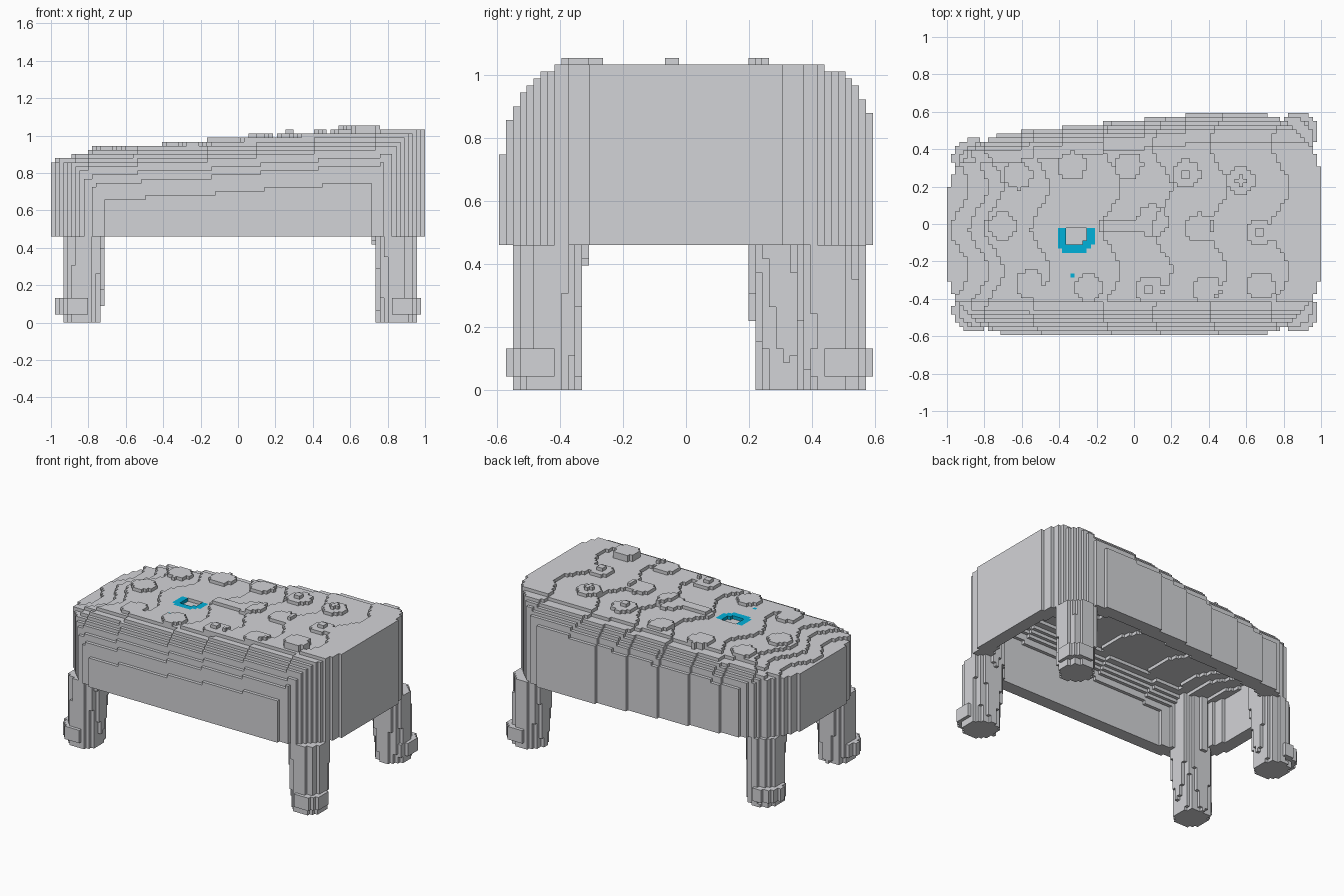
import bpy, bmesh, math

cube = bpy.data.objects.get("Cube")
if cube:
    bpy.data.objects.remove(cube, do_unlink=True)

S = 2 / 91            # block size
NX, NY = 91, 54       # blocks along x and y
RIM = 21              # layer where the skirt starts
WALL = 4              # shell thickness in blocks


def material(name, rgb):
    m = bpy.data.materials.new(name)
    m.use_nodes = True
    m.diffuse_color = (*rgb, 1)
    m.node_tree.nodes["Principled BSDF"].inputs["Base Color"].default_value = (*rgb, 1)
    return m


grey = material("light grey", (0.65, 0.655, 0.68))
cyan = material("cyan", (0.0, 0.44, 0.7))


def lerp(points, x):
    for (x0, y0), (x1, y1) in zip(points, points[1:]):
        if x <= x1:
            return y0 + (y1 - y0) * max(0, x - x0) / (x1 - x0)
    return points[-1][1]


def centre(i, j):
    return (i + 0.5 - NX / 2) * S, (j + 0.5 - NY / 2) * S


# Plan outline with round corners, and the rounded drop at front and back
FRONT = -.595
BACK_LINE = [(-1, .49), (-.65, .49), (.4, .595), (1, .595)]
CORNER = .385
FRONT_DROP = [12, 8, 6, 4, 3, 2, 1, 1]
BACK_DROP = [6, 4, 3, 2, 1, 1, 1]
STEPS = [-.93, -.83, -.75, -.5, -.12, .15, .45, .78]


def corner_cut(x):
    a = max(0, abs(x) - 1 + CORNER)
    return CORNER - math.sqrt(max(0, CORNER ** 2 - a * a))


def drop(table, distance):
    n = max(0, int(distance / S))
    return table[n] if n < len(table) else 0


def slope(x, y):
    wave = 0.05 * math.cos(2 * math.pi * (y - 0.2) / 0.45)
    return 39 + sum(x - wave > t for t in STEPS)


def height(i, j):
    x, y = centre(i, j)
    back, cut = lerp(BACK_LINE, x), corner_cut(x)
    if not FRONT + cut <= y <= back - cut:
        return 0
    return slope(x, y) - max(drop(FRONT_DROP, y - FRONT), drop(BACK_DROP, back - y))


grid = [(i, j) for i in range(NX) for j in range(NY)]
top = {c: height(*c) for c in grid}


def lowest(i, j, reach):
    r = (-reach, 0, reach)
    return min(top.get((i + a, j + b), 0) for a in r for b in r)


# Underside of the shell: skirt walls, then a ceiling that follows the top
under = {c: max(RIM, lowest(*c, 2) - WALL) if lowest(*c, WALL) else RIM for c in grid}
parts = {}


# Half-ring inlay around a shallow pocket
def rounded(dx, dy, a, b):
    return abs(dx / a) ** 3 + abs(dy / b) ** 3 < 1


inlay, pocket = set(), set()
for c in grid:
    x, y = centre(*c)
    if y < -.015:
        if rounded(x + .31, y + .02, .062, .09):
            pocket.add(c)
        elif rounded(x + .31, y + .02, .105, .135):
            inlay.add(c)
    if abs(x + .33) < .012 and abs(y + .27) < .012:
        inlay.add(c)
parts["cyan_inlay"] = {(*c, top[c] - 1) for c in inlay}

# Hollow stepped body
body = set()
for c in grid:
    for k in range(under[c], top[c] - (c in pocket)):
        body.add((*c, k))
parts["body_shell"] = body - parts["cyan_inlay"]


# Legs that widen inwards as they rise, with flared feet
def leg(cx, cy):
    cells = set()
    sx, sy = math.copysign(1, cx), math.copysign(1, cy)
    for c in grid:
        x, y = centre(*c)
        for k in range(under[c] if top[c] else RIM):
            grow = .012 * min(1, k / RIM)
            if math.hypot(x - cx + sx * grow, y - cy + sy * grow) < .106 + grow:
                cells.add((*c, k))
        if math.hypot(x - cx - sx * .028, y - cy - sy * .025) < .106:
            cells |= {(*c, k) for k in range(2, 6)}
    return cells - body


parts["front_right_leg"] = leg(-.835, -.445)
parts["front_left_leg"] = leg(.852, -.445)
parts["back_right_leg"] = leg(-.835, .325)
parts["back_left_leg"] = leg(.852, .465)


# Round studs on the top, some with a small centre knob
def stud(cx, cy, radius=.075, knob=False, lift=0):
    cells = set()
    level = slope(cx, cy) + lift
    for c in grid:
        x, y = centre(*c)
        r = math.hypot(x - cx, y - cy)
        if r < radius:
            cells |= {(*c, k) for k in range(top[c], max(level, top[c]) + 1)}
        if knob and r < .026:
            cells.add((*c, level + 1))
    return cells


PLAIN = [(-.62, .26), (-.33, .31), (-.03, .31), (-.7, -.01), (.35, -.02),
         (-.56, -.32), (-.24, -.34), (.39, -.35)]
KNOBBED = [(.28, .27), (.57, .23), (.67, -.045), (.08, -.35)]
for n, p in enumerate(PLAIN):
    parts[f"stud_{n + 1}"] = stud(*p)
for n, p in enumerate(KNOBBED):
    parts[f"knobbed_stud_{n + 1}"] = stud(*p, knob=True)
parts["tall_stud"] = stud(.68, -.33, lift=1)

# Raised central strip ending in a wider pad
strip = stud(.1, .015, .085)
for c in grid:
    x, y = centre(*c)
    if -.19 < x < .1 and -.05 < y < .02:
        strip.add((*c, top[c]))
parts["raised_strip"] = strip

# Turn each block set into a mesh of its exposed, merged faces
solid = set().union(*parts.values())


def build(name, cells, mat):
    bm = bmesh.new()
    verts = {}

    def vert(p):
        if p not in verts:
            verts[p] = bm.verts.new(((p[0] - NX / 2) * S, (p[1] - NY / 2) * S, p[2] * S))
        return verts[p]

    for cell in sorted(cells):
        for axis in range(3):
            u, v = (axis + 1) % 3, (axis + 2) % 3
            for side in (0, 1):
                other = list(cell)
                other[axis] += 2 * side - 1
                if tuple(other) in solid:
                    continue
                loop = []
                for du, dv in ((0, 0), (1, 0), (1, 1), (0, 1)):
                    p = list(cell)
                    p[axis] += side
                    p[u] += du
                    p[v] += dv
                    loop.append(vert(tuple(p)))
                bm.faces.new(loop if side else loop[::-1])
    bmesh.ops.dissolve_limit(bm, angle_limit=0.02, verts=bm.verts[:], edges=bm.edges[:])
    mesh = bpy.data.meshes.new(name)
    bm.to_mesh(mesh)
    bm.free()
    mesh.materials.append(mat)
    bpy.context.collection.objects.link(bpy.data.objects.new(name, mesh))


for name, cells in parts.items():
    build(name, cells, cyan if name == "cyan_inlay" else grey)
